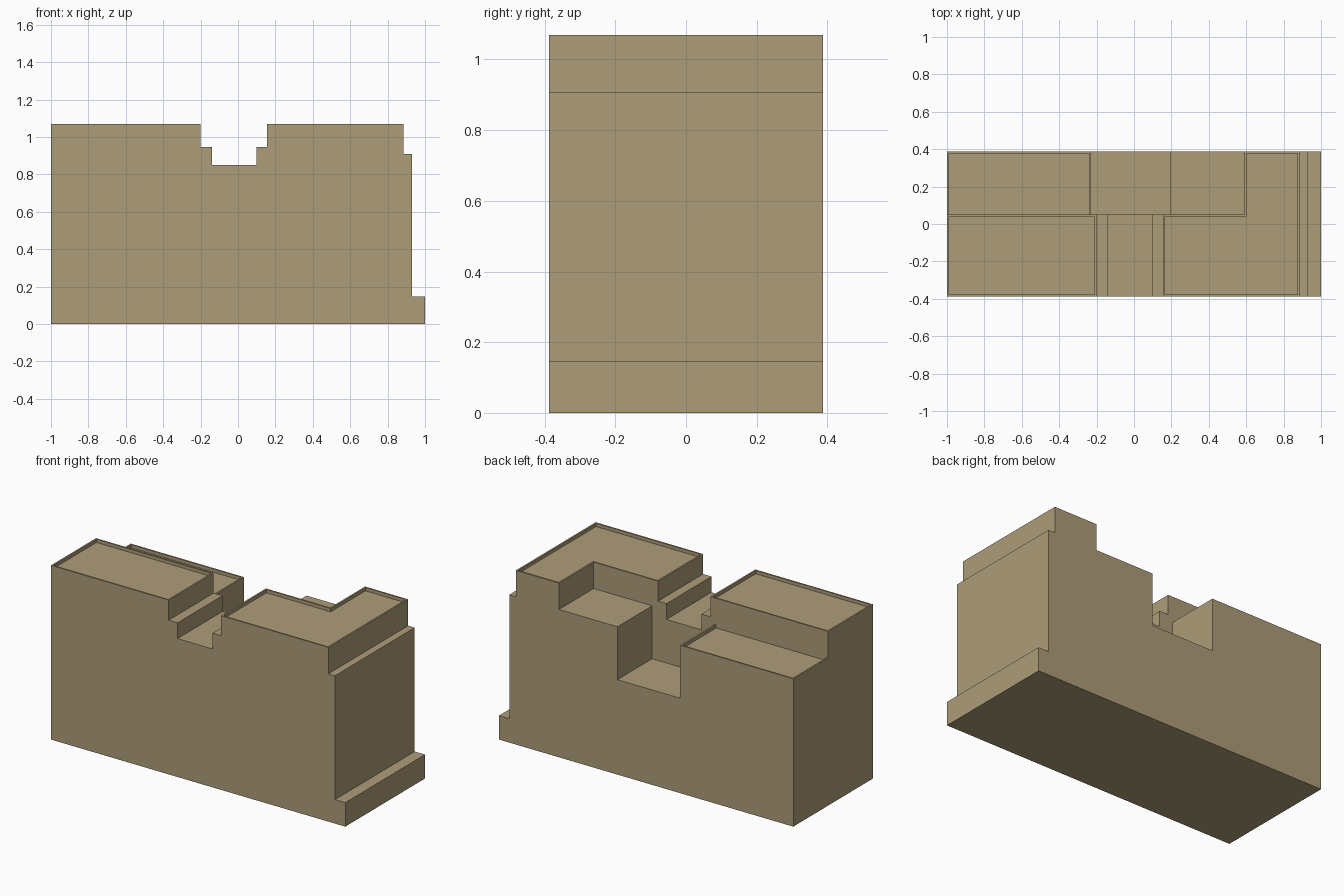
import bpy

if "Cube" in bpy.data.objects:
    bpy.data.objects.remove(bpy.data.objects["Cube"])

D = 0.387    # half depth
TOP = 1.07   # main roof height
LOW = 0.908  # lower rear roof height
RIM = 0.01   # parapet thickness
SINK = 0.02  # roof recess depth
OVER = 0.1   # cutter overshoot

stone = bpy.data.materials.new("tan stone")
stone.diffuse_color = (0.42, 0.335, 0.19, 1)
stone.use_nodes = True
stone.node_tree.nodes["Principled BSDF"].inputs["Base Color"].default_value = stone.diffuse_color


def prism(name, outline, base, depth, axis):
    """Extrude an outline along y (xz outline) or z (xy outline)."""
    def pt(p, d):
        return (p[0], d, p[1]) if axis == "y" else (p[0], p[1], d)
    n = len(outline)
    verts = [pt(p, base) for p in outline] + [pt(p, depth) for p in outline]
    faces = [list(range(n))[::-1], list(range(n, 2 * n))]
    faces += [(i, (i + 1) % n, n + (i + 1) % n, n + i) for i in range(n)]
    if axis == "y":
        faces = [list(f)[::-1] for f in faces]
    mesh = bpy.data.meshes.new(name)
    mesh.from_pydata(verts, [], faces)
    mesh.update()
    obj = bpy.data.objects.new(name, mesh)
    bpy.context.collection.objects.link(obj)
    mesh.materials.append(stone)
    return obj


def rect(x0, x1, y0, y1):
    return [(x0, y0), (x1, y0), (x1, y1), (x0, y1)]


# Building body: stepped front silhouette run through the full depth
body = prism("building_body", [
    (-1, 0), (1, 0), (1, 0.147), (0.93, 0.147), (0.93, LOW), (0.885, LOW),
    (0.885, TOP), (0.155, TOP), (0.155, 0.947), (0.098, 0.947), (0.098, 0.85),
    (-0.14, 0.85), (-0.14, 0.947), (-0.2, 0.947), (-0.2, TOP), (-1, TOP)],
    -D, D, "y")

# Cuts: name, plan outline, floor height
cuts = [
    # rear half lowered, then the courtyard sunk into it
    ("rear_lower_roof", rect(-1 - OVER, 0.592, 0.05, D + OVER), LOW),
    ("rear_courtyard", rect(-0.23, 0.195, 0.05, D + OVER), 0.583),
    # shallow roof recesses that leave thin parapets
    ("front_left_recess", rect(-1 + RIM, -0.2 - RIM, -D + RIM, 0.05 - RIM), TOP - SINK),
    ("rear_left_recess", rect(-1 + RIM, -0.23 - RIM, 0.05, D - RIM), LOW - SINK),
    ("right_recess", [
        (0.155 + RIM, -D + RIM), (0.885 - RIM, -D + RIM), (0.885 - RIM, D - RIM),
        (0.592 + RIM, D - RIM), (0.592 + RIM, 0.05 - RIM), (0.155 + RIM, 0.05 - RIM)],
        TOP - SINK),
]
bpy.context.view_layer.objects.active = body
for name, outline, floor in cuts:
    cutter = prism(name, outline, floor, TOP + OVER, "z")
    cutter.hide_render = True
    mod = body.modifiers.new(name, "BOOLEAN")
    mod.operation = "DIFFERENCE"
    mod.solver = "EXACT"
    mod.object = cutter
    bpy.ops.object.modifier_apply(modifier=mod.name)
    bpy.data.objects.remove(cutter)
